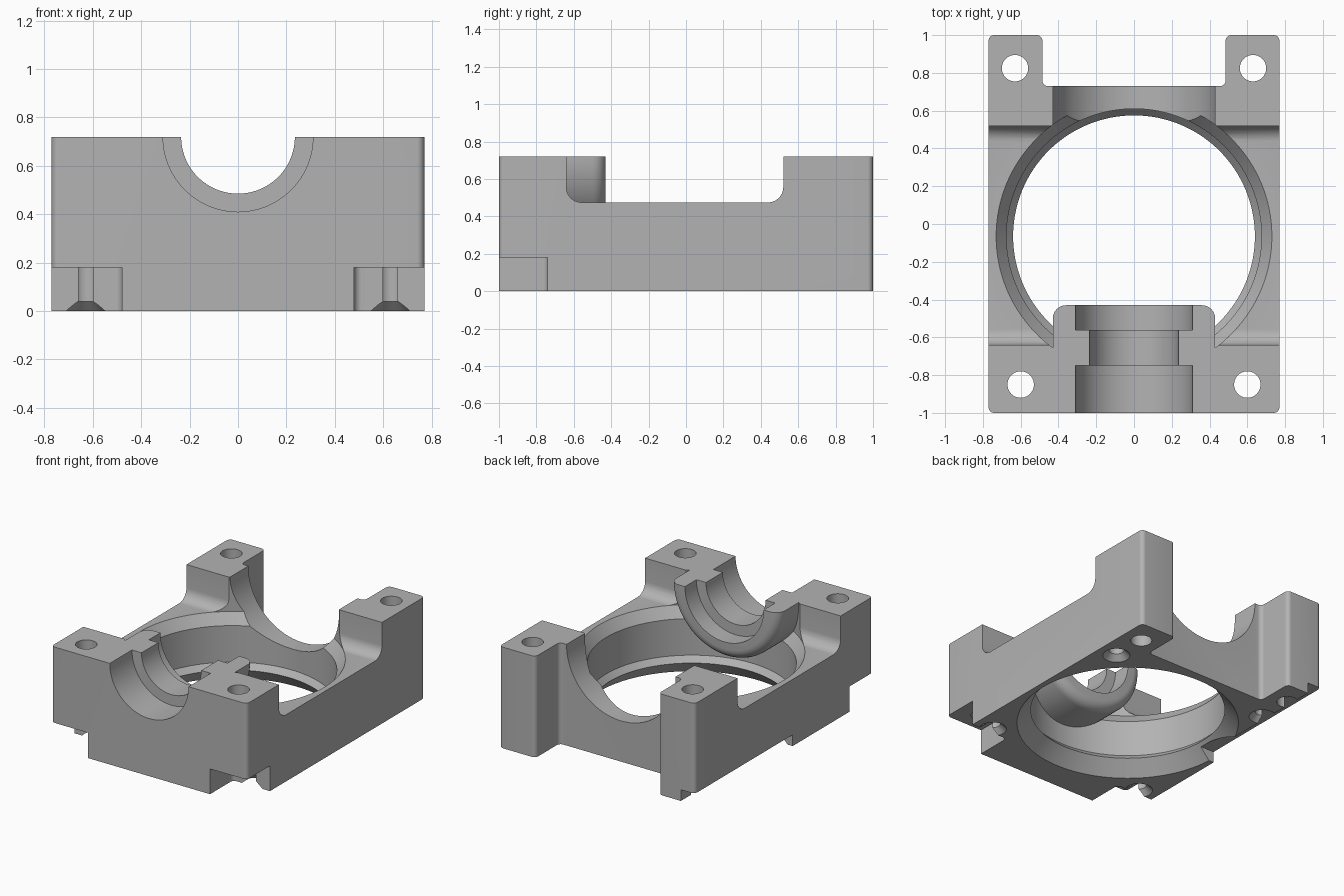
import bpy, bmesh
from math import sin, cos, tan, pi
from mathutils import Vector, Matrix

if "Cube" in bpy.data.objects:
    bpy.data.objects.remove(bpy.data.objects["Cube"], do_unlink=True)

metal = bpy.data.materials.new("plain grey metal")
metal.use_nodes = True
metal.diffuse_color = (0.45, 0.45, 0.45, 1)
metal.node_tree.nodes["Principled BSDF"].inputs["Base Color"].default_value = metal.diffuse_color

TOP = 0.72           # split plane and shaft axis height
BORE_Y = -0.065      # centre of the large vertical bore


def finish(name, bm):
    bmesh.ops.recalc_face_normals(bm, faces=bm.faces)
    mesh = bpy.data.meshes.new(name)
    bm.to_mesh(mesh)
    bm.free()
    obj = bpy.data.objects.new(name, mesh)
    bpy.context.collection.objects.link(obj)
    mesh.materials.append(metal)
    return obj


def rounded(points, radii, steps=6):
    """Fillet the corners of a closed outline; radius 0 keeps a corner sharp."""
    out = []
    for i, p in enumerate(points):
        p, r = Vector(p), radii[i]
        if r == 0:
            out.append(p)
            continue
        a = (Vector(points[i - 1]) - p).normalized()
        b = (Vector(points[(i + 1) % len(points)]) - p).normalized()
        half = a.angle(b) / 2
        centre = p + (a + b).normalized() * r / sin(half)
        start, end = p + a * r / tan(half) - centre, p + b * r / tan(half) - centre
        for k in range(steps + 1):
            t = k / steps
            out.append(centre + start.lerp(end, t).normalized() * r)
    return out


def prism(name, outline, lo, hi, place):
    """Extrude an outline; place maps (u, v, w) to model space."""
    bm = bmesh.new()
    ends = [[bm.verts.new(place(p[0], p[1], w)) for p in outline] for w in (lo, hi)]
    bm.faces.new(ends[0])
    bm.faces.new(ends[1])
    n = len(outline)
    for i in range(n):
        j = (i + 1) % n
        bm.faces.new((ends[0][i], ends[0][j], ends[1][j], ends[1][i]))
    return finish(name, bm)


def upright(u, v, w):
    return (u, v, w)


def sideways(u, v, w):
    return (w, u, v)


def box(name, x0, x1, y0, y1, z0, z1):
    return prism(name, [(x0, y0), (x1, y0), (x1, y1), (x0, y1)], z0, z1, upright)


def turned(name, profile, origin, along_y=False, sides=96):
    """Solid of revolution from (radius, distance along axis) pairs."""
    bm = bmesh.new()
    rings = [[bm.verts.new((r * cos(2 * pi * i / sides), r * sin(2 * pi * i / sides), h))
              for i in range(sides)] for r, h in profile]
    for a, b in zip(rings, rings[1:]):
        for i in range(sides):
            j = (i + 1) % sides
            bm.faces.new((a[i], a[j], b[j], b[i]))
    bm.faces.new(rings[0])
    bm.faces.new(rings[-1])
    if along_y:
        bm.transform(Matrix.Rotation(-pi / 2, 4, 'X'))
    bm.transform(Matrix.Translation(origin))
    return finish(name, bm)


def combine(target, tool, operation='DIFFERENCE'):
    tool.hide_render = True
    mod = target.modifiers.new("cut", 'BOOLEAN')
    mod.object, mod.operation, mod.solver = tool, operation, 'EXACT'
    bpy.context.view_layer.objects.active = target
    bpy.ops.object.modifier_apply(modifier=mod.name)
    bpy.data.objects.remove(tool, do_unlink=True)


# Block with two rear posts
half = [(0.77, -1), (0.77, 1), (0.485, 1), (0.485, 0.73)]
outline = half + [(-x, y) for x, y in reversed(half)]
body = prism("housing_body", rounded(outline, [0.03] * 8), 0, TOP, upright)

# Lowered side walls with filleted ends
saddle = [(-0.64, 0.9), (-0.64, 0.475), (0.52, 0.475), (0.52, 0.9)]
combine(body, prism("saddle_cut", rounded(saddle, [0, 0.08, 0.08, 0]), -0.9, 0.9, sideways))

# Vertical bore with flared mouths and a lower lip
bore = [(0.74, -0.01), (0.64, 0.1), (0.675, 0.14), (0.675, 0.4), (0.73, 0.475), (0.73, 0.9)]
combine(body, turned("main_bore", bore, (0, BORE_Y, 0), sides=128))

# Half-round bearing boss overhanging the bore
nose = [(0.36 + 0.07 * cos(a * pi / 12), -0.5 + 0.07 * sin(a * pi / 12)) for a in range(7)]
boss = turned("bearing_boss", [(0.43, -0.93)] + nose, (0, 0, TOP), True)
combine(boss, box("boss_trim", -1, 1, -1.2, 0, TOP, 1.5))
combine(body, boss, 'UNION')

# Stepped shaft seat in front, wide shaft groove at the back
seat = [(0.31, -1.1), (0.31, -0.75), (0.235, -0.75), (0.235, -0.56), (0.31, -0.56), (0.31, -0.3)]
combine(body, turned("shaft_seat", seat, (0, 0, TOP), True))
combine(body, turned("rear_groove", [(0.43, 0.2), (0.43, 0.85)], (0, 0, TOP), True))

# Mirrored corner notches, bolt holes and countersunk blind holes
for s in (1, -1):
    notch = [(s * 0.48, -1.1), (s * 0.48, -0.74), (s * 0.9, -0.74), (s * 0.9, -1.1)]
    combine(body, prism("corner_notch", rounded(notch, [0, 0.03, 0, 0]), -0.1, 0.18, upright))
    for x, y in ((0.6, -0.85), (0.63, 0.825)):
        combine(body, turned("bolt_hole", [(0.07, -0.1), (0.07, 0.9)], (s * x, y, 0), sides=40))
    for y in (-0.7, 0.57):
        sink = [(0.1, -0.01), (0.05, 0.04), (0.05, 0.25)]
        combine(body, turned("countersunk_hole", sink, (s * 0.63, y, 0), sides=40))

# Shallow rebate under one side wall
combine(body, box("side_rebate", -0.9, -0.66, -0.1, 1.1, -0.1, 0.08))

bpy.ops.object.select_all(action='DESELECT')
body.select_set(True)
bpy.context.view_layer.objects.active = body
bpy.ops.object.shade_smooth_by_angle(angle=pi / 7)
